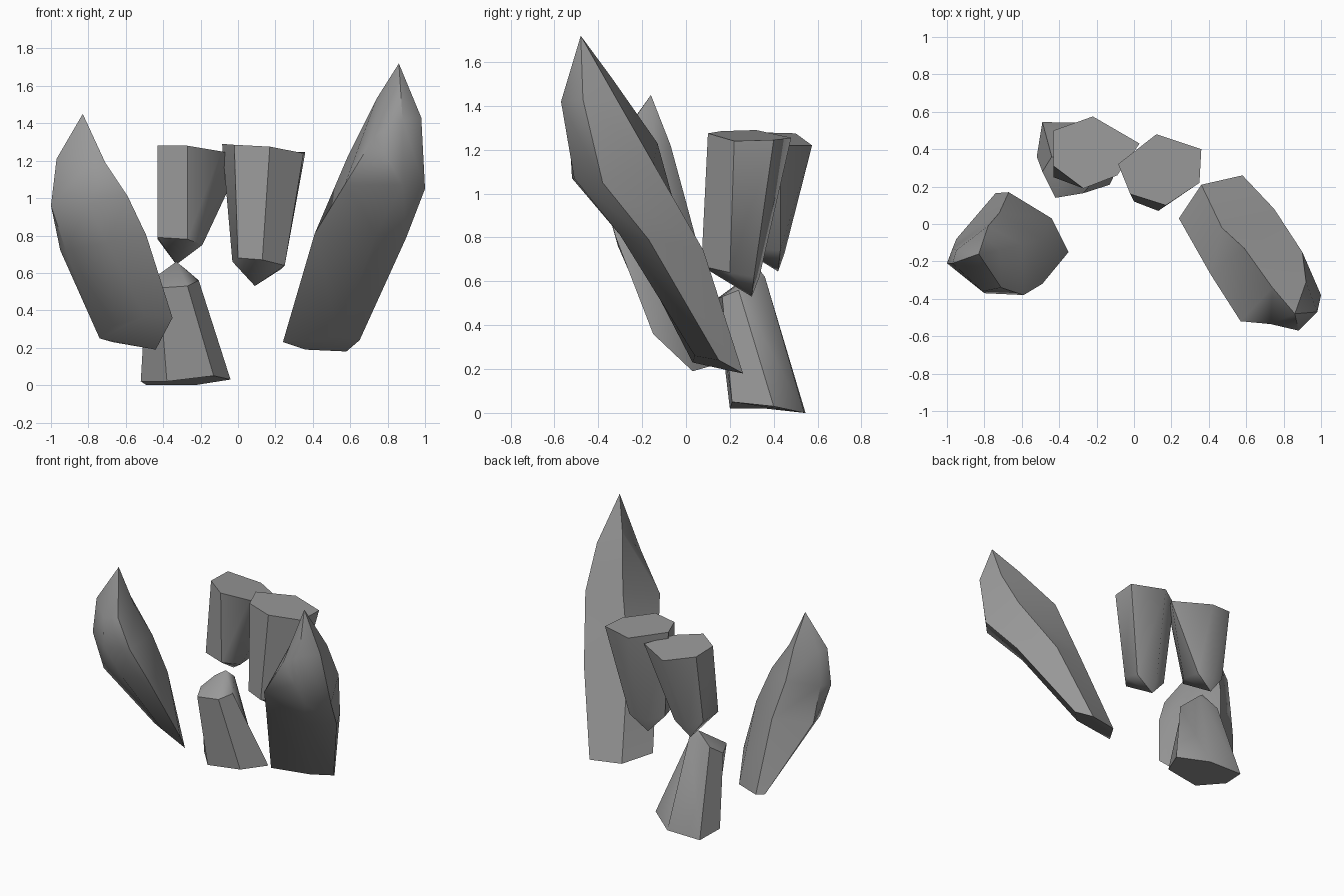
import bpy, bmesh, math

stone = bpy.data.materials.new("grey_stone")
stone.diffuse_color = (0.32, 0.32, 0.32, 1)


def shard(name, rings, tip):
    """Loft rings of points from the flat cut end to the pointed tip."""
    bm = bmesh.new()
    loops = [[bm.verts.new(p) for p in ring] for ring in rings]
    point = bm.verts.new(tip)
    n = len(loops[0])
    bm.faces.new(loops[0])
    for a, b in zip(loops, loops[1:]):
        for i in range(n):
            j = (i + 1) % n
            bm.faces.new((a[i], a[j], b[j], b[i]))
    for i in range(n):
        bm.faces.new((loops[-1][i], loops[-1][(i + 1) % n], point))
    bmesh.ops.recalc_face_normals(bm, faces=bm.faces)
    mesh = bpy.data.meshes.new(name)
    bm.to_mesh(mesh)
    bm.free()
    mesh.materials.append(stone)
    ob = bpy.data.objects.new(name, mesh)
    bpy.context.collection.objects.link(ob)
    bpy.ops.object.select_all(action='DESELECT')
    ob.select_set(True)
    bpy.context.view_layer.objects.active = ob
    bpy.ops.object.shade_smooth_by_angle(angle=math.radians(50))


# tall shard on the right, leaning forward and outward
shard("right_tall_shard", [
    [(.24, .03, .23), (.36, .21, .19), (.58, .26, .18), (.65, .15, .24), (.54, .04, .26)],
    [(.41, -.27, .81), (.47, -.02, .83), (.75, .08, .74), (.90, -.17, .79), (.74, -.30, .81)],
    [(.57, -.52, 1.07), (.59, -.13, 1.23), (.90, -.15, 1.14), (1.0, -.38, 1.05), (.88, -.51, 1.07)],
    [(.73, -.535, 1.33), (.74, -.34, 1.53), (.92, -.31, 1.42), (.98, -.47, 1.43), (.88, -.57, 1.42)],
], (.86, -.48, 1.72))

# shorter leaning shard on the left
shard("left_tall_shard", [
    [(-.35, -.15, .36), (-.44, .03, .19), (-.67, .17, .23), (-.74, .165, .25), (-.66, .0, .32), (-.50, -.14, .37)],
    [(-.49, -.32, .80), (-.50, -.08, .76), (-.72, .06, .74), (-.95, -.08, .72), (-.92, -.20, .72), (-.70, -.31, .76)],
    [(-.59, -.38, 1.01), (-.60, -.11, 1.01), (-.78, -.01, 1.0), (-.97, -.13, .97), (-1.0, -.21, .96), (-.80, -.37, .97)],
    [(-.71, -.34, 1.19), (-.72, -.14, 1.20), (-.80, -.07, 1.22), (-.95, -.14, 1.21), (-.97, -.21, 1.21), (-.81, -.36, 1.17)],
], (-.83, -.16, 1.45))

# two hanging shards, flat on top and pointed below
shard("upper_left_shard", [
    [(-.43, .50, 1.275), (-.22, .575, 1.22), (.03, .43, 1.22), (-.09, .26, 1.25), (-.27, .19, 1.28), (-.43, .31, 1.28)],
    [(-.43, .42, .78), (-.33, .45, .73), (-.21, .43, .74), (-.19, .30, .75), (-.27, .20, .78), (-.43, .25, .79)],
], (-.33, .42, .645))

shard("upper_right_shard", [
    [(-.085, .32, 1.29), (.12, .48, 1.255), (.36, .40, 1.245), (.35, .22, 1.24), (.17, .10, 1.275), (-.02, .16, 1.285)],
    [(-.03, .28, .66), (.08, .335, .62), (.23, .31, .62), (.25, .20, .64), (.13, .07, .67), (.0, .12, .68)],
], (.09, .30, .53))

# small standing shard at the back
shard("lower_shard", [
    [(-.49, .545, .0), (-.23, .54, .0), (-.04, .40, .03), (-.13, .21, .05), (-.38, .20, .02), (-.52, .36, .02)],
    [(-.44, .36, .58), (-.28, .36, .62), (-.21, .24, .56), (-.27, .165, .53), (-.42, .14, .52), (-.49, .28, .52)],
], (-.33, .33, .66))
